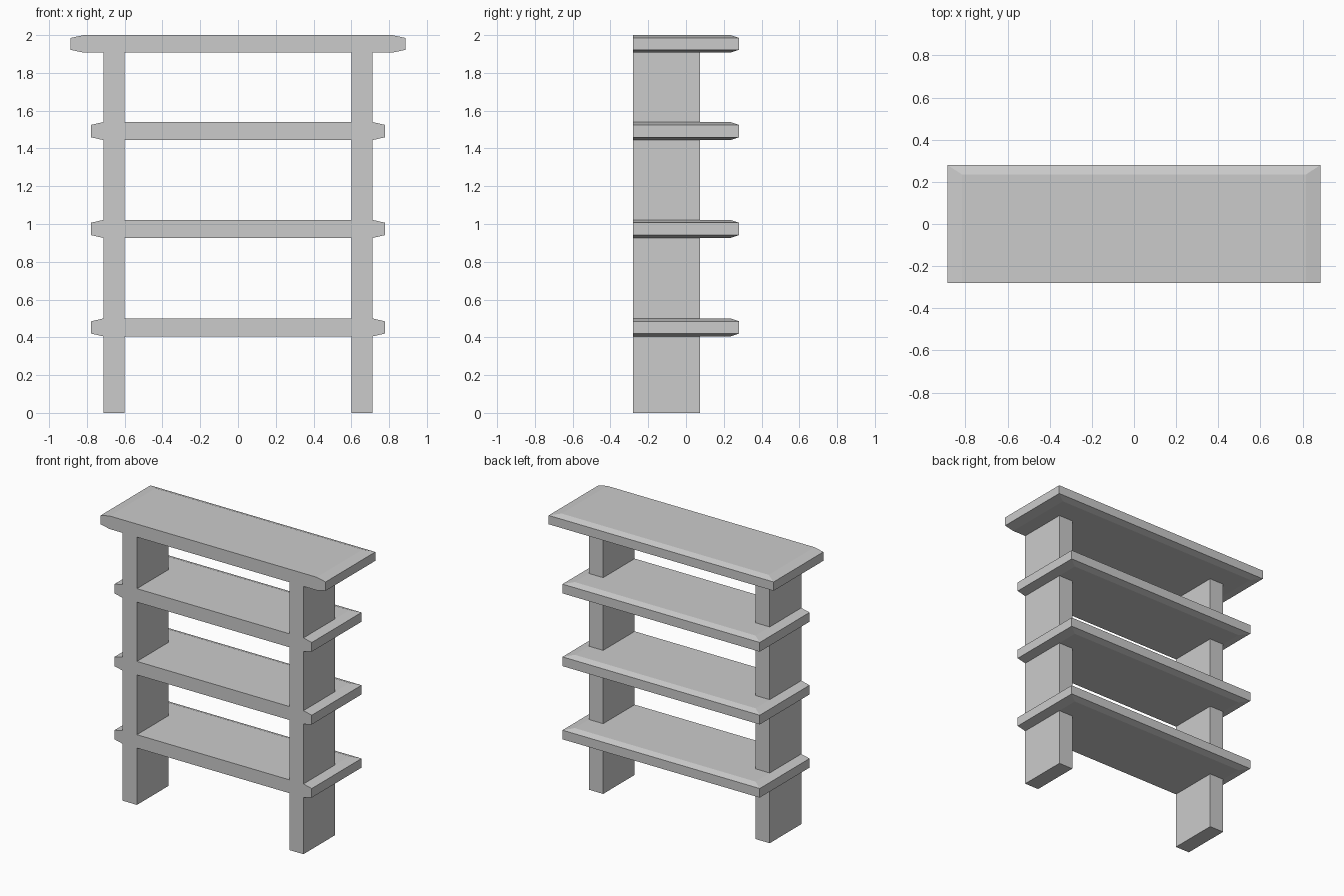
import bpy
import bmesh

cube = bpy.data.objects.get("Cube")
if cube:
    bpy.data.objects.remove(cube, do_unlink=True)

grey = bpy.data.materials.new("plain grey")
grey.use_nodes = True
colour = (0.6, 0.6, 0.6, 1)
grey.diffuse_color = colour
grey.node_tree.nodes["Principled BSDF"].inputs["Base Color"].default_value = colour

FRONT, BACK = -0.28, 0.28
POST_IN, POST_OUT, POST_BACK = 0.6, 0.712, 0.075


def add_object(name, bm):
    bmesh.ops.recalc_face_normals(bm, faces=bm.faces)
    mesh = bpy.data.meshes.new(name)
    bm.to_mesh(mesh)
    bm.free()
    mesh.materials.append(grey)
    obj = bpy.data.objects.new(name, mesh)
    bpy.context.collection.objects.link(obj)


def board(name, half, z0, z1, inset, drop=0.015, back_inset=0.045):
    """Board with a flat front and shallow bevels on its ends and back."""
    bm = bmesh.new()
    rings = []
    for z, cut in ((z0, 1), (z0 + drop, 0), (z1 - drop, 0), (z1, 1)):
        x, y = half - inset * cut, BACK - back_inset * cut
        rings.append([bm.verts.new(p) for p in
                      ((-x, FRONT, z), (x, FRONT, z), (x, y, z), (-x, y, z))])
    for low, high in zip(rings, rings[1:]):
        for i in range(4):
            j = (i + 1) % 4
            bm.faces.new((low[i], low[j], high[j], high[i]))
    bm.faces.new(rings[0])
    bm.faces.new(rings[-1])
    add_object(name, bm)


def post(name, side, z0, z1):
    """Upright section filling the gap between two boards."""
    bm = bmesh.new()
    bmesh.ops.create_cube(bm, size=1)
    for v in bm.verts:
        v.co.x = side * (POST_OUT if v.co.x > 0 else POST_IN)
        v.co.y = POST_BACK if v.co.y > 0 else FRONT
        v.co.z = z1 if v.co.z > 0 else z0
    add_object(name, bm)


# Shelves and the wider top board
levels = [("lower_shelf", 0.777, 0.405, 0.5, 0.065),
          ("middle_shelf", 0.777, 0.926, 1.022, 0.065),
          ("upper_shelf", 0.777, 1.444, 1.54, 0.065),
          ("top_board", 0.886, 1.907, 2.0, 0.07)]
for level in levels:
    board(*level)

# Posts in sections under each board
for side, word in ((1, "left"), (-1, "right")):
    floor = 0
    for name, half, z0, z1, inset in levels:
        post(f"{word}_post_below_{name}", side, floor, z0)
        floor = z1
